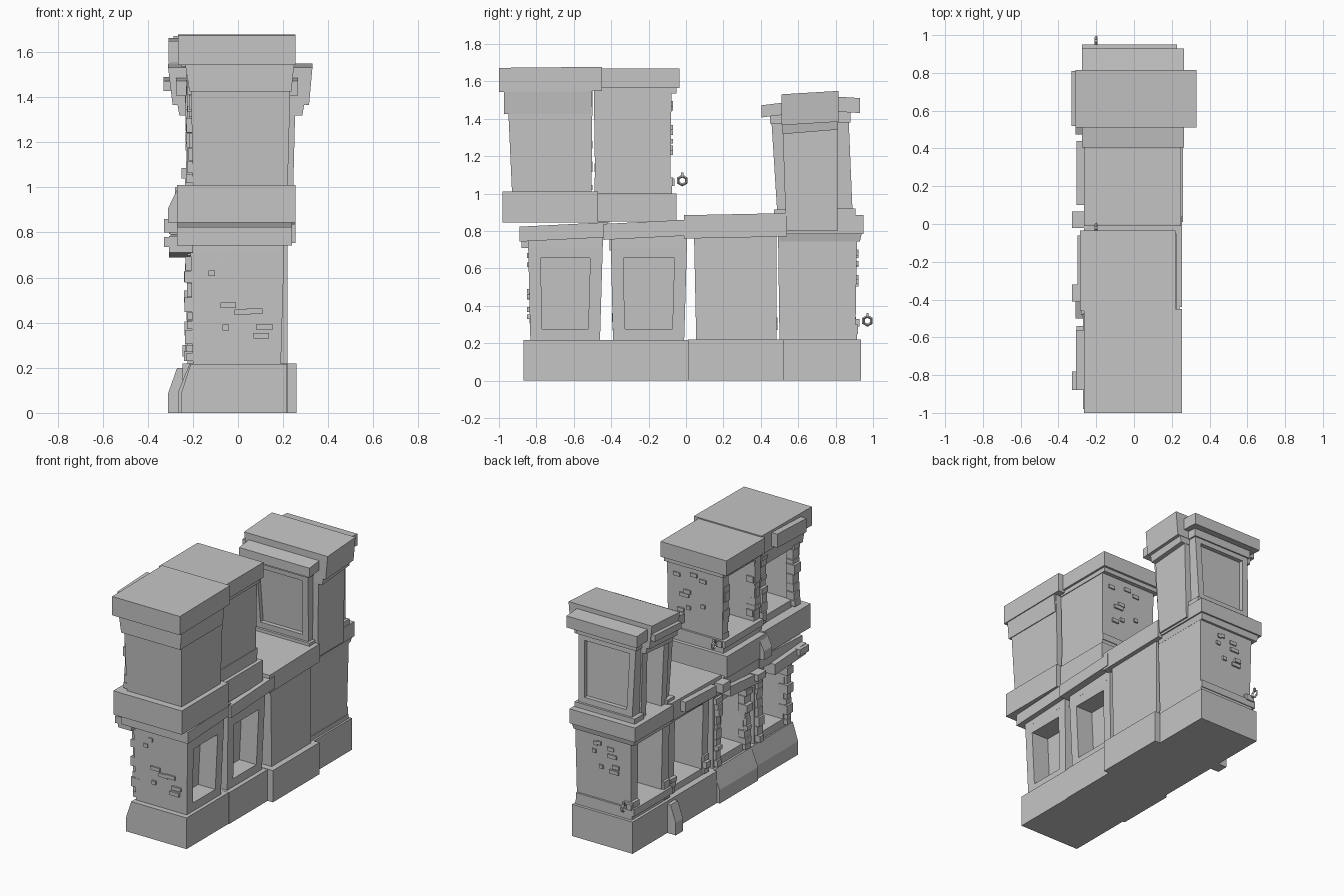
import bpy, bmesh, math, random
from mathutils import Vector

random.seed(4)
default_cube = bpy.data.objects.get("Cube")
if default_cube:
    bpy.data.objects.remove(default_cube, do_unlink=True)

stone = bpy.data.materials.new("grey stone")
stone.use_nodes = True
stone.diffuse_color = (.56, .56, .56, 1)
stone.node_tree.nodes["Principled BSDF"].inputs["Base Color"].default_value = stone.diffuse_color
stone.node_tree.nodes["Principled BSDF"].inputs["Roughness"].default_value = .9

LEFT, RIGHT, FRONT, BACK = (-1, 0, 0), (1, 0, 0), (0, -1, 0), (0, 1, 0)


def block(name, xs, ys, zs, top=(0, 0, 0, 0), tilt=0, recesses=()):
    """Box whose top edges may shift and lean; recesses are (direction, frame, depth)."""
    bm = bmesh.new()
    bmesh.ops.create_cube(bm, size=1)
    middle = sum(ys) / 2
    for v in bm.verts:
        i, j, k = (int(c > 0) for c in v.co)
        y = ys[j] + k * top[2 + j]
        v.co = (xs[i] + k * top[i], y, zs[k] + tilt * (y - middle))
    bm.normal_update()
    for direction, frame, depth in recesses:
        side = Vector(direction)
        outer = max((f for f in bm.faces if f.normal.dot(side) > .9),
                    key=lambda f: f.calc_center_median().dot(side))
        bmesh.ops.inset_individual(bm, faces=[outer], thickness=frame, use_even_offset=True)
        sunk = bmesh.ops.extrude_discrete_faces(bm, faces=[outer])["faces"][0]
        for v in sunk.verts:
            v.co -= side * depth
        bm.normal_update()
    bmesh.ops.recalc_face_normals(bm, faces=bm.faces)
    mesh = bpy.data.meshes.new(name)
    bm.to_mesh(mesh)
    bm.free()
    mesh.materials.append(stone)
    ob = bpy.data.objects.new(name, mesh)
    bpy.context.collection.objects.link(ob)


def sloped_stone(name, xs, ys, zs, slope):
    """Stone whose left side is upright below and slopes back above."""
    shoulder = zs[0] * .57 + zs[1] * .43
    block(name, xs, ys, (zs[0], shoulder))
    block(name + "_head", xs, ys, (shoulder, zs[1]), (slope, 0, 0, 0))


def quoins(name, y, low, high, outer):
    """Uneven stack of stones up a niche edge."""
    z = low
    while z < high - .02:
        height = random.uniform(.03, .07)
        half = random.uniform(.02, .036)
        reach = random.uniform(0, .02)
        block(name, (outer - reach, outer + .05), (y - half, y + half),
              (z, min(z + height, high) - .004))
        z += height


def loose_bricks(name, y, low, high, count):
    """Thin bricks standing a little proud of an end wall."""
    for n in range(count):
        x = random.uniform(-.17, .1)
        z = random.uniform(low, high)
        width = random.choice((.03, .05, .07))
        block(name, (x, x + width), (y - .011, y + .011), (z, z + .025))


def wall_ring(name, y, z):
    """Iron ring with its stem and bracket."""
    bpy.ops.mesh.primitive_torus_add(major_segments=6, minor_segments=4, major_radius=.024,
                                     minor_radius=.008, location=(-.2, y, z),
                                     rotation=(0, math.pi / 2, 0))
    ring = bpy.context.object
    ring.name = name
    ring.data.materials.append(stone)
    block(name + "_stem", (-.208, -.192), (y - .006, y + .006), (z + .02, z + .042))
    block(name + "_bracket", (-.23, -.17), (y - .07, y - .042), (z - .03, z + .01))


# Footings
sloped_stone("front_footing", (-.25, .215), (-.87, -.41), (0, .216), .04)
sloped_stone("front_middle_footing", (-.265, .22), (-.41, .01), (0, .217), .05)
block("centre_footing", (-.245, .26), (.01, .52), (0, .22))
block("rear_footing", (-.245, .218), (.52, .935), (0, .22))

# Lower wall bays, each open on the left
flared = (-.01, .015, -.012, .015)
window = (RIGHT, .065, .13)
block("front_bay", (-.2, .19), (-.832, -.46), (.21, .72), flared,
      recesses=((LEFT, .06, .17), window))
block("front_middle_bay", (-.2, .19), (-.39, -.01), (.21, .72), flared,
      recesses=((LEFT, .06, .17), window))
block("centre_bay", (-.2, .22), (.055, .485), (.2, .78), (-.01, 0, -.012, 0),
      recesses=((LEFT, .065, .32),))
block("rear_bay", (-.21, .2), (.5, .905), (.2, .8), (-.01, .01, -.008, .01),
      recesses=((LEFT, .075, .3),))
for y in (-.805, -.49, -.36, -.04):
    quoins("lower_quoin", y, .23, .72, -.22)
for y in (.085, .455, .535, .875):
    quoins("rear_quoin", y, .23, .36, -.215)

# Bands, lintels and cornices over the lower bays
block("front_bay_top", (-.22, .205), (-.845, -.445), (.715, .79))
block("front_middle_bay_top", (-.22, .205), (-.402, .005), (.715, .8))
block("front_cornice", (-.27, .24), (-.89, -.42), (.755, .835), tilt=.05)
block("front_middle_cornice", (-.265, .255), (-.44, .04), (.765, .85), tilt=.05)
block("front_lintel", (-.305, -.2), (-.88, -.54), (.7, .775), tilt=-.06)
block("front_lintel_end", (-.328, -.25), (-.88, -.78), (.735, .78))
block("middle_lintel", (-.3, -.2), (-.41, -.06), (.71, .78), tilt=.08)
block("middle_lintel_end", (-.328, -.25), (-.41, -.32), (.735, .78))
block("centre_cornice", (-.265, .25), (-.01, .54), (.765, .89), tilt=.02)
block("centre_cornice_left", (-.305, -.24), (.1, .44), (.8, .87), tilt=.04)
block("centre_cornice_end", (-.328, -.25), (-.02, .065), (.8, .86))
block("rear_cornice", (-.275, .228), (.53, .95), (.785, .885))
block("rear_cornice_moulding", (-.25, .21), (.5, .93), (.745, .79), (-.01, .01, 0, .01))
block("rear_plinth_band", (-.245, .2), (.5, .92), (.25, .3))
block("rear_plinth", (-.225, .205), (.5, .915), (.21, .25))

# Buttress stones on the left
sloped_stone("lower_buttress", (-.31, -.2), (.475, .555), (0, .2), .04)
sloped_stone("upper_buttress", (-.31, -.2), (-.5, -.41), (.845, .99), .04)

# Upper front block
block("upper_front_base", (-.27, .255), (-.98, -.47), (.845, 1.01))
block("upper_middle_base", (-.28, .225), (-.48, -.05), (.85, 1))
block("upper_front_bay", (-.2, .22), (-.93, -.505), (1, 1.55), (-.01, .015, -.025, .005),
      recesses=((LEFT, .06, .33),))
block("upper_middle_bay", (-.22, .195), (-.485, -.085), (.99, 1.57), (-.01, .005, -.008, .008),
      recesses=((LEFT, .06, .31),))
block("upper_front_trim", (-.215, .237), (-.972, -.505), (1.425, 1.55), (-.02, .012, 0, 0))
block("upper_front_cap", (-.265, .255), (-1, -.45), (1.545, 1.675), tilt=.01)
block("upper_middle_cap", (-.285, .22), (-.46, -.035), (1.565, 1.67))
block("upper_middle_moulding", (-.25, .205), (-.49, -.05), (1.535, 1.57))
block("upper_cap_lintel", (-.308, -.24), (-.88, -.56), (1.56, 1.655), tilt=.04)
block("upper_plinth_band", (-.25, .2), (-.49, -.07), (1.04, 1.085))
block("upper_plinth", (-.235, .2), (-.49, -.075), (1, 1.04))
for y in (-.895, -.535, -.455, -.12):
    quoins("upper_quoin", y, 1.02, 1.5, -.215)

# Rear tower, panelled front and back and open on the left
block("tower_front_panel", (-.21, .2), (.487, .56), (.91, 1.385), (-.015, .015, -.03, 0),
      recesses=((FRONT, .045, .03),))
block("tower_back_panel", (-.21, .2), (.78, .89), (.915, 1.39), (-.015, .015, 0, -.02),
      recesses=((BACK, .045, .03),))
block("tower_body", (-.22, .24), (.535, .81), (.8, 1.4), (-.015, .015, -.02, 0),
      recesses=((LEFT, .055, .25),))
block("tower_front_foot", (-.24, .22), (.47, .55), (.88, .915))
block("tower_back_foot", (-.24, .22), (.8, .905), (.88, .92))
block("tower_front_moulding", (-.235, .225), (.45, .54), (1.375, 1.425))
block("tower_back_moulding", (-.235, .225), (.79, .88), (1.38, 1.44))
block("tower_front_cap", (-.275, .265), (.405, .53), (1.415, 1.48), tilt=.12)
block("tower_back_cap", (-.275, .265), (.79, .93), (1.435, 1.515), tilt=-.06)
block("tower_bracket", (-.26, .285), (.515, .812), (1.33, 1.39), (-.01, .01, 0, 0), tilt=.08)
block("tower_cap", (-.29, .315), (.51, .815), (1.375, 1.54), (-.02, .015, 0, 0), tilt=.06)
block("tower_cap_ledge", (-.33, -.27), (.52, .81), (1.435, 1.48), tilt=.06)

# Loose bricks on the end walls and iron rings
loose_bricks("front_brick", -.838, .3, .68, 8)
loose_bricks("rear_brick", .911, .34, .68, 8)
loose_bricks("upper_brick", -.081, 1.12, 1.48, 8)
wall_ring("lower_ring", .97, .32)
wall_ring("upper_ring", -.02, 1.07)
